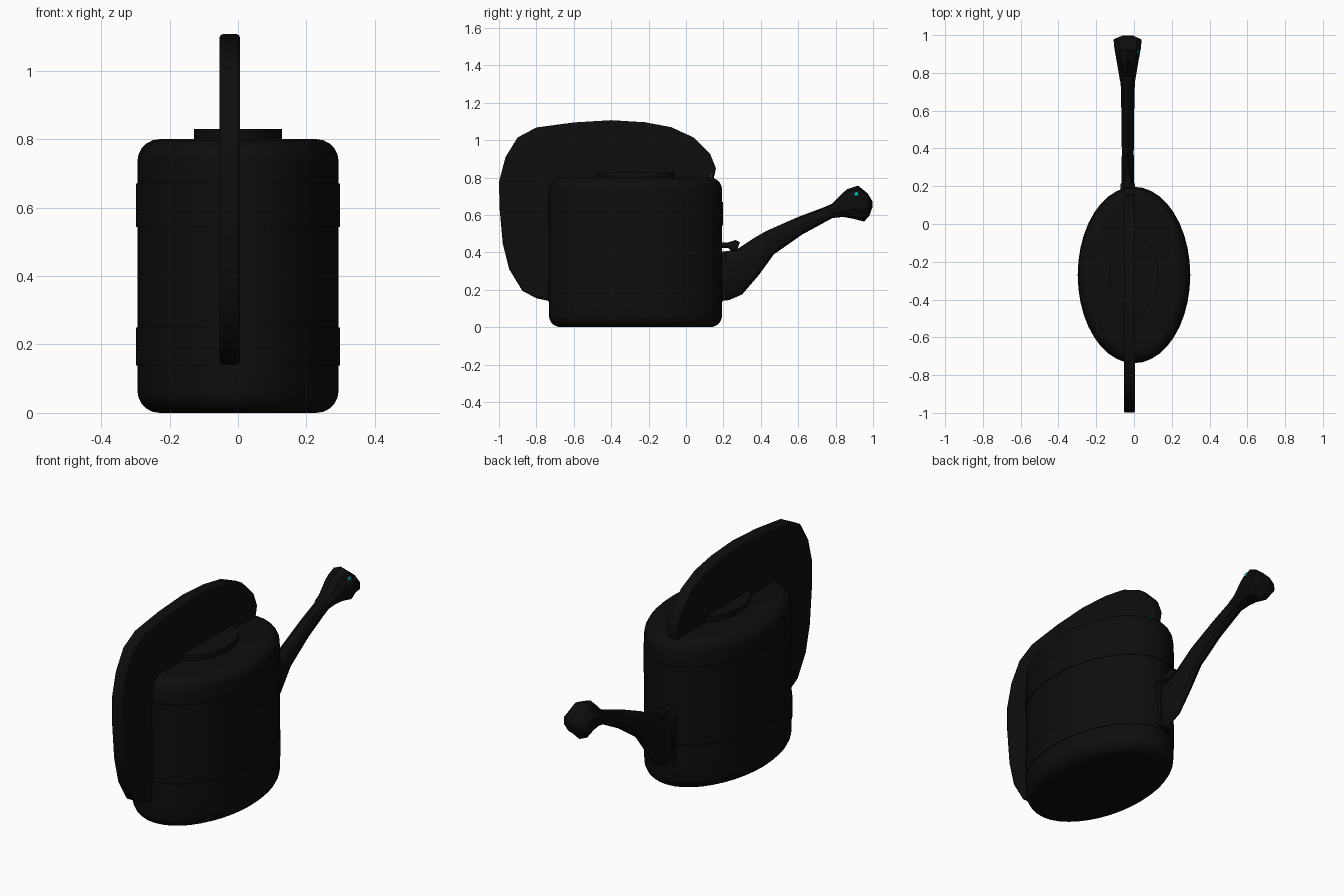
import bpy, bmesh, math
from mathutils import Vector

if "Cube" in bpy.data.objects:
    bpy.data.objects.remove(bpy.data.objects["Cube"])


def material(name, rgb):
    m = bpy.data.materials.new(name)
    m.diffuse_color = (*rgb, 1)
    m.use_nodes = True
    m.node_tree.nodes["Principled BSDF"].inputs["Base Color"].default_value = m.diffuse_color
    return m


BLACK = material("black_plastic", (0.004, 0.004, 0.004))
TEAL = material("teal", (0.0, 0.5, 0.42))


def finish(name, bm, mat=BLACK, angle=35):
    bmesh.ops.recalc_face_normals(bm, faces=bm.faces)
    me = bpy.data.meshes.new(name)
    bm.to_mesh(me)
    bm.free()
    me.materials.append(mat)
    ob = bpy.data.objects.new(name, me)
    bpy.context.collection.objects.link(ob)
    bpy.ops.object.select_all(action='DESELECT')
    bpy.context.view_layer.objects.active = ob
    ob.select_set(True)
    bpy.ops.object.shade_smooth_by_angle(angle=math.radians(angle))
    return ob


def loft(name, rings, **kw):
    """Skin a list of closed rings of points and cap both ends."""
    bm = bmesh.new()
    loops = [[bm.verts.new(p) for p in r] for r in rings]
    n = len(loops[0])
    for a, b in zip(loops, loops[1:]):
        for i in range(n):
            j = (i + 1) % n
            bm.faces.new((a[i], a[j], b[j], b[i]))
    bm.faces.new(loops[0])
    bm.faces.new(loops[-1])
    return finish(name, bm, **kw)


def oval(rx, ry, z, n=40):
    return [(rx * math.cos(2 * math.pi * i / n),
             -0.27 + ry * math.sin(2 * math.pi * i / n), z) for i in range(n)]


def section(upper, lower, half, cx=-0.033, n=10):
    """Oval ring spanning an upper and a lower (y, z) point."""
    u, l = Vector((cx, *upper)), Vector((cx, *lower))
    c, d = (u + l) / 2, (u - l) / 2
    ring = []
    for i in range(n):
        t = 2 * math.pi * i / n
        ring.append(c + d * math.cos(t) + Vector((half * math.sin(t), 0, 0)))
    return ring


# Body: oval tank with rounded rims and two slightly raised bands
R = 0.065
profile = []
for k in range(6):
    t = math.pi / 2 * k / 5
    profile.append((R * (1 - math.sin(t)), R * (1 - math.cos(t))))
for lo, hi in ((0.138, 0.25), (0.543, 0.67)):
    profile += [(0, lo), (-0.004, lo), (-0.004, hi), (0, hi)]
for k in range(6):
    t = math.pi / 2 * k / 5
    profile.append((R * (1 - math.cos(t)), 0.8 - R * (1 - math.sin(t))))
loft("body", [oval(0.294 - i, 0.463 - i, z) for i, z in profile])

# Low collar on the top
loft("filler_collar", [oval(0.129, 0.206, z) for z in (0.78, 0.83)])

# Handle: solid plate wrapping over the top and down the front
outline = [(-0.70, 0.14), (-0.74, 0.142), (-0.80, 0.155), (-0.875, 0.195),
           (-0.945, 0.31), (-0.98, 0.45), (-0.998, 0.65), (-0.999, 0.78),
           (-0.965, 0.91), (-0.90, 1.015), (-0.80, 1.068), (-0.60, 1.095),
           (-0.40, 1.107), (-0.22, 1.096), (-0.08, 1.07), (0.04, 1.015),
           (0.13, 0.925), (0.16, 0.85), (0.145, 0.78), (-0.69, 0.76)]
bm = bmesh.new()
face = bm.faces.new([bm.verts.new((-0.054, y, z)) for y, z in outline])
ext = bmesh.ops.extrude_face_region(bm, geom=[face])
bmesh.ops.translate(bm, vec=(0.06, 0, 0),
                    verts=[v for v in ext["geom"] if isinstance(v, bmesh.types.BMVert)])
handle = finish("handle", bm)
bev = handle.modifiers.new("soft_edges", 'BEVEL')
bev.width = 0.01
bev.segments = 2
bev.limit_method = 'ANGLE'
bev.angle_limit = math.radians(60)

# Spout: deep at the body, narrowing to the neck
loft("spout", [section(*s) for s in (
    ((0.16, 0.40), (0.16, 0.14), 0.036),
    ((0.24, 0.41), (0.23, 0.145), 0.036),
    ((0.27, 0.415), (0.30, 0.175), 0.035),
    ((0.36, 0.475), (0.39, 0.28), 0.033),
    ((0.43, 0.515), (0.47, 0.39), 0.034),
    ((0.60, 0.59), (0.62, 0.495), 0.036),
    ((0.76, 0.65), (0.785, 0.585), 0.04))])

# Rose: flared faceted head
loft("rose", [section(*s, -0.034) for s in (
    ((0.745, 0.645), (0.775, 0.583), 0.042),
    ((0.78, 0.66), (0.84, 0.59), 0.05),
    ((0.86, 0.738), (0.885, 0.582), 0.062),
    ((0.92, 0.757), (0.952, 0.565), 0.074),
    ((0.972, 0.715), (0.98, 0.595), 0.078),
    ((0.996, 0.675), (0.998, 0.645), 0.03))], angle=20)

# Small stay bridging body and spout
loft("spout_stay", [section(*s) for s in (
    ((0.17, 0.452), (0.17, 0.425), 0.02),
    ((0.22, 0.452), (0.225, 0.425), 0.02),
    ((0.265, 0.466), (0.25, 0.40), 0.02),
    ((0.288, 0.455), (0.275, 0.415), 0.015))])

# Flat mount plate at the spout root
loft("spout_mount", [[(x, y, z) for x, z in
                      ((-0.072, 0.145), (0.004, 0.145), (0.004, 0.405), (-0.072, 0.405))]
                     for y in (0.15, 0.215)])

# Tiny teal flecks on the rose and the handle end
for name, p, r in (("rose_fleck", (0.022, 0.91, 0.71), 0.014),
                   ("handle_fleck", (0.004, 0.137, 0.808), 0.006)):
    bm = bmesh.new()
    bmesh.ops.create_icosphere(bm, subdivisions=1, radius=r)
    bmesh.ops.scale(bm, vec=(0.5, 1, 1), verts=bm.verts)
    bmesh.ops.translate(bm, vec=p, verts=bm.verts)
    finish(name, bm, mat=TEAL)
